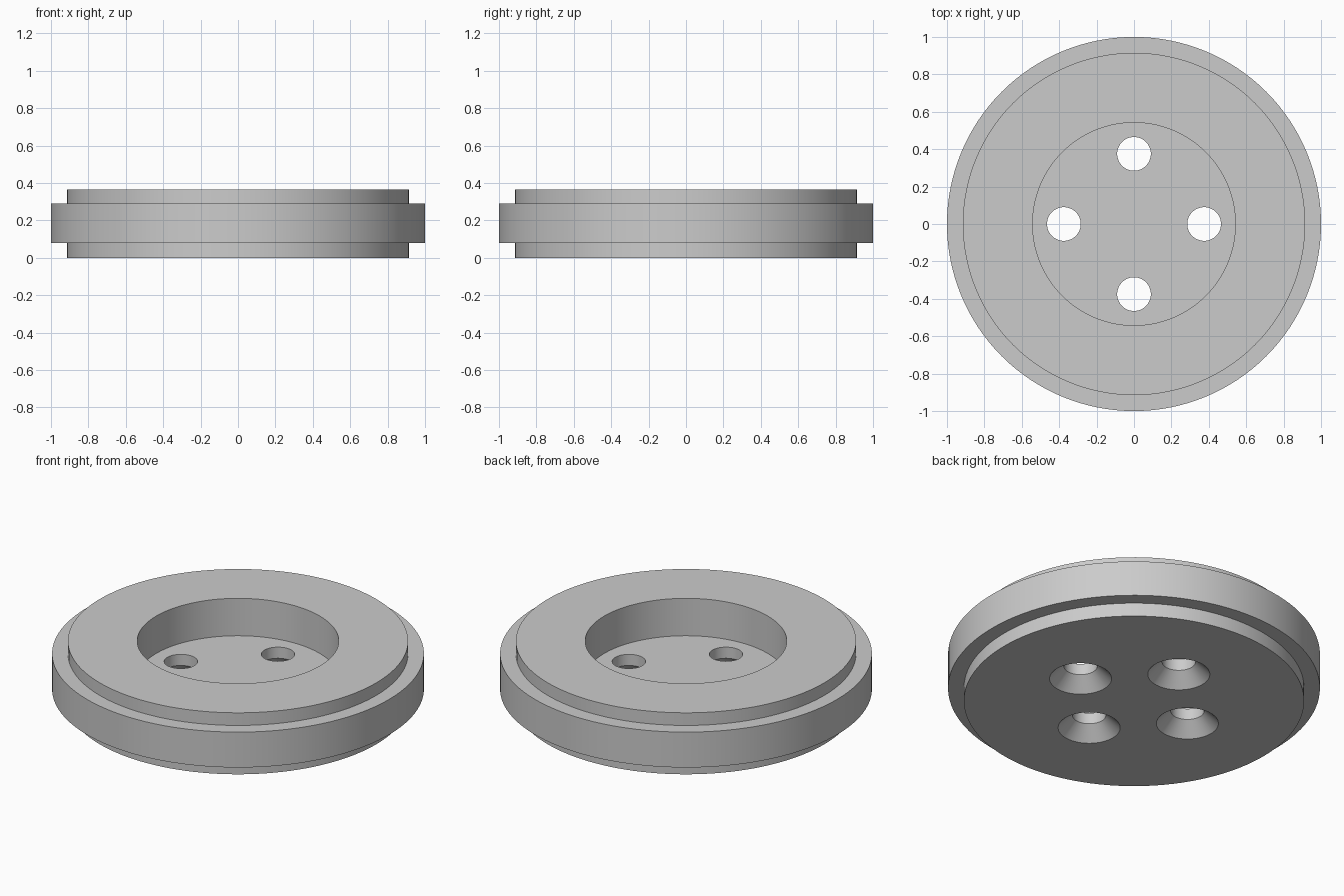
import bpy, bmesh, math

cube = bpy.data.objects.get("Cube")
if cube:
    bpy.data.objects.remove(cube, do_unlink=True)

grey = bpy.data.materials.new("light_grey")
grey.use_nodes = True
grey.diffuse_color = (0.6, 0.6, 0.6, 1)
grey.node_tree.nodes["Principled BSDF"].inputs["Base Color"].default_value = (0.6, 0.6, 0.6, 1)


def add_turned(bm, profile, segments, cx=0, cy=0):
    """Turn a (radius, z) profile, bottom to top, around a vertical axis and cap both ends."""
    rings = []
    for r, z in profile:
        angles = [2 * math.pi * i / segments for i in range(segments)]
        rings.append([bm.verts.new((cx + r * math.cos(a), cy + r * math.sin(a), z)) for a in angles])
    for low, high in zip(rings, rings[1:]):
        for i in range(segments):
            j = (i + 1) % segments
            bm.faces.new((low[i], low[j], high[j], high[i]))
    bm.faces.new(rings[0][::-1])
    bm.faces.new(rings[-1])


def make_object(name, bm):
    mesh = bpy.data.meshes.new(name)
    bm.to_mesh(mesh)
    bm.free()
    mesh.materials.append(grey)
    obj = bpy.data.objects.new(name, mesh)
    bpy.context.collection.objects.link(obj)
    return obj


# Stepped disc with a round pocket in the top
RIM, STEP, POCKET = 1.0, 0.915, 0.542
TOP, FLOOR = 0.365, 0.143
bm = bmesh.new()
add_turned(bm, [(STEP, 0), (STEP, 0.08), (RIM, 0.08), (RIM, 0.29), (STEP, 0.29),
                (STEP, TOP), (POCKET, TOP), (POCKET, FLOOR)], 128)
disc = make_object("stepped_disc", bm)

# Four through holes, countersunk from below
HOLE, SINK, OFFSET, OVER = 0.09, 0.167, 0.375, 0.02
bm = bmesh.new()
for k in range(4):
    a = k * math.pi / 2
    add_turned(bm, [(SINK + OVER, -OVER), (HOLE, SINK - HOLE), (HOLE, FLOOR + OVER)], 64,
               OFFSET * math.cos(a), OFFSET * math.sin(a))
cutter = make_object("hole_cutter", bm)
cutter.hide_render = True

cut = disc.modifiers.new("holes", "BOOLEAN")
cut.operation = "DIFFERENCE"
cut.solver = "EXACT"
cut.object = cutter

bpy.ops.object.select_all(action="DESELECT")
bpy.context.view_layer.objects.active = disc
disc.select_set(True)
bpy.ops.object.modifier_apply(modifier=cut.name)
bpy.data.objects.remove(cutter, do_unlink=True)
bpy.ops.object.shade_smooth_by_angle(angle=math.radians(30))
